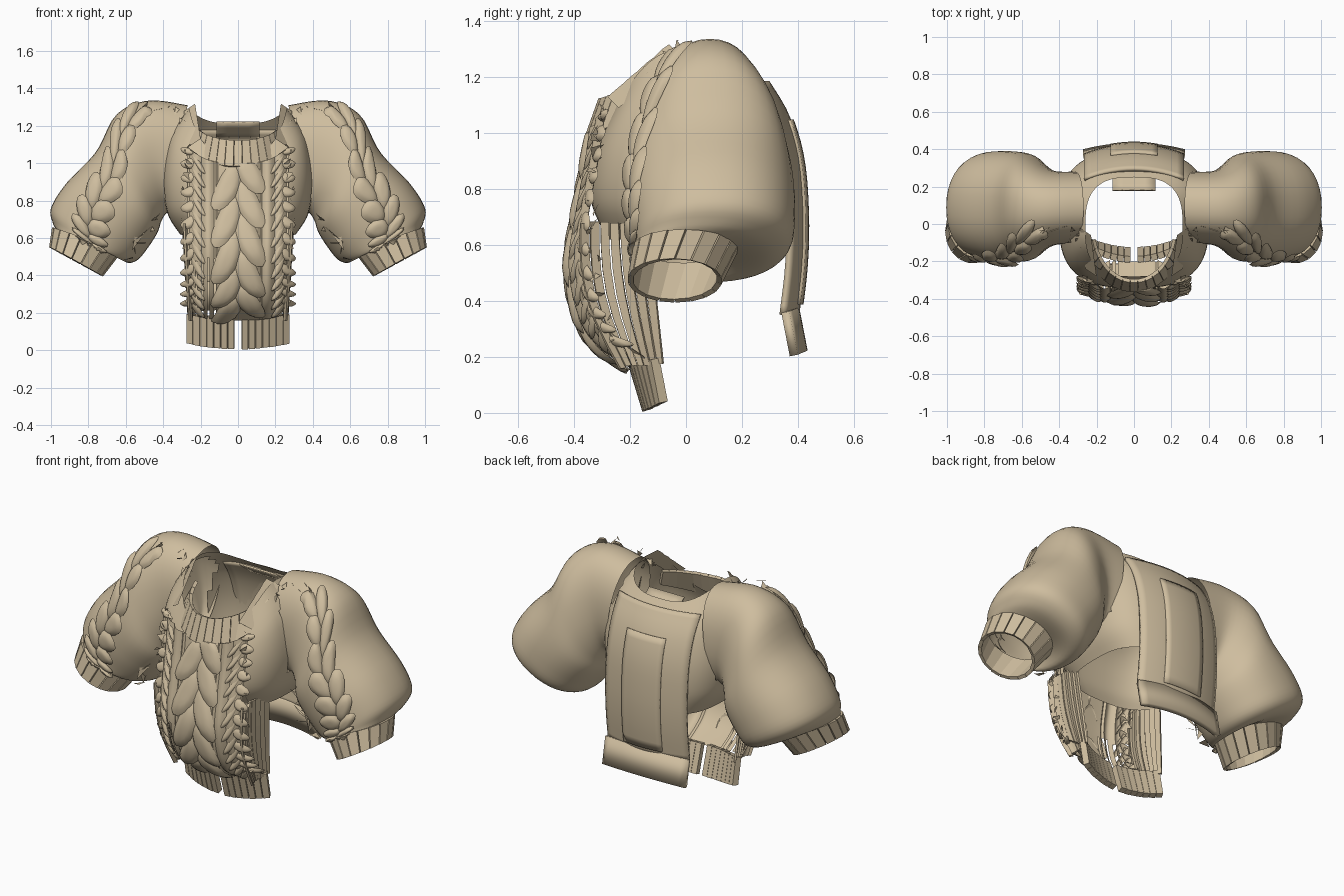
import bpy, bmesh, math, random
from math import sin, cos, pi
from mathutils import Vector

random.seed(4)
if "Cube" in bpy.data.objects:
    bpy.data.objects.remove(bpy.data.objects["Cube"])

WOOL = (.62, .51, .345, 1)
wool = bpy.data.materials.new("beige wool")
wool.use_nodes = True
wool.diffuse_color = WOOL
bsdf = next(n for n in wool.node_tree.nodes if n.type == 'BSDF_PRINCIPLED')
bsdf.inputs["Base Color"].default_value = WOOL
bsdf.inputs["Roughness"].default_value = .9
parts = []


def spline(rows, t):
    """Smooth interpolation through a list of equal-length tuples."""
    f = min(max(t, 0), 1) * (len(rows) - 1)
    i = min(int(f), len(rows) - 2)
    f -= i
    a, b, c, d = (rows[min(max(k, 0), len(rows) - 1)] for k in range(i - 1, i + 3))
    return [q + .5 * f * (r - p + f * (2 * p - 5 * q + 4 * r - s + f * (3 * (q - r) + s - p)))
            for p, q, r, s in zip(a, b, c, d)]


def power(x, e):
    return math.copysign(abs(x) ** e, x)


def finish(name, bm, thick=0, mirror=False, smooth=True):
    mesh = bpy.data.meshes.new(name)
    bmesh.ops.remove_doubles(bm, verts=bm.verts, dist=.0005)
    bmesh.ops.recalc_face_normals(bm, faces=bm.faces)
    bm.to_mesh(mesh)
    bm.free()
    mesh.materials.append(wool)
    ob = bpy.data.objects.new(name, mesh)
    bpy.context.collection.objects.link(ob)
    if thick:
        mod = ob.modifiers.new("thickness", 'SOLIDIFY')
        mod.thickness = thick
        mod.offset = 0
    if mirror:
        ob.modifiers.new("mirror", 'MIRROR')
    if smooth:
        parts.append(ob)


def add_sheet(bm, fn, nu, nv, keep=lambda p: True):
    g = [[bm.verts.new(fn(i / nu, j / nv)) for j in range(nv + 1)] for i in range(nu + 1)]
    for i in range(nu):
        for j in range(nv):
            quad = (g[i][j], g[i + 1][j], g[i + 1][j + 1], g[i][j + 1])
            if keep(sum((v.co for v in quad), Vector()) / 4):
                bm.faces.new(quad)
    bmesh.ops.delete(bm, geom=[v for v in bm.verts if not v.link_faces], context='VERTS')


def sheet(name, fn, nu, nv, keep=lambda p: True, **opts):
    bm = bmesh.new()
    add_sheet(bm, fn, nu, nv, keep)
    finish(name, bm, **opts)


def slats(name, fn, n, gap=.04, skip=(), rows=1, **opts):
    """Row of separate flat ribs laid along a surface."""
    bm = bmesh.new()
    for k in range(n):
        if k not in skip:
            lift = random.uniform(-.01, .01)
            add_sheet(bm, lambda u, v: fn((k + gap + u * (1 - 2 * gap)) / n, v + lift), 1, rows)
    finish(name, bm, smooth=False, **opts)


def braid(name, surf, n, length, half, height, slant, **opts):
    """Two columns of overlapping domed lobes slanting in to the middle."""
    bm = bmesh.new()
    step = length / n
    for k in range(n):
        for side in (-1, 1):
            mid = (k + .5 + .25 * side) * step

            def lobe(u, v):
                a = u * 2 * pi
                p, q = v * cos(a) * step * .85, v * sin(a) * half * .48
                # bow the lobe so that its tail curls under the next one
                q += side * .15 * half * (v * cos(a)) ** 2
                tilt = side * slant
                w = side * half * .45 + q * cos(tilt) - p * sin(tilt)
                s = (mid + p * cos(tilt) + q * sin(tilt)) / length
                o = surf(s, w)
                nrm = (surf(s + .01, w) - o).cross(surf(s, w + .01) - o).normalized()
                if nrm.y > 0:
                    nrm = -nrm
                return o + nrm * (height * (1 - v ** 4) + .005 - .012 * cos(a) * v)
            add_sheet(bm, lobe, 14, 4)
    finish(name, bm, **opts)


# puffed sleeves: outer x, z, inner x, z, depth centre, half depth
SLEEVE = [(.27, 1.31, .36, .74, .09, .19), (.48, 1.335, .385, .73, .085, .2),
          (.65, 1.26, .41, .69, .09, .25), (.76, 1.06, .43, .63, .09, .29),
          (.92, .89, .48, .55, .095, .295), (1.0, .76, .54, .48, .095, .28),
          (.99, .68, .6, .47, .06, .24), (.97, .64, .64, .52, 0, .18)]


def on_sleeve(t, a):
    tx, tz, bx, bz, c, h = spline(SLEEVE, t)
    k = power(cos(a), .9)
    return Vector(((tx + bx + (tx - bx) * k) / 2, c - h * power(sin(a), .9),
                   (tz + bz + (tz - bz) * k) / 2))


sheet("sleeves", lambda u, v: on_sleeve(v, u * 2 * pi), 40, 32, mirror=True)
braid("sleeve_braids",
      lambda s, w: on_sleeve(.17 + .76 * s, .45 + 1.25 * max(s, 0) ** .6 - w / .3),
      8, .75, .1, .02, .75, mirror=True)


# ribbed cuffs
def cuff(u, v):
    a = u * 2 * pi
    tx, tz, bx, bz, c, h = spline([(.985, .655, .63, .53, 0, .18), (1.0, .55, .73, .4, -.04, .16)], v)
    return Vector(((tx + bx + (tx - bx) * cos(a)) / 2, c - h * sin(a), (tz + bz + (tz - bz) * cos(a)) / 2))


slats("cuffs", cuff, 18, gap=.02, thick=.02, mirror=True)

# chest shell: half width, front y, back y, front z, side z, back z
TORSO = [(.31, -.28, .37, .62, .62, .60), (.38, -.335, .39, .74, .74, .74),
         (.40, -.34, .38, .86, .94, .92), (.36, -.32, .33, .95, 1.15, 1.1),
         (.26, -.28, .25, 1.03, 1.3, 1.21)]


def torso(u, v):
    a = u * 2 * pi
    w, yf, yb, zf, zs, zb = spline(TORSO, v)
    c = cos(a)
    z = zs + ((zf if c > 0 else zb) - zs) * abs(c) ** 1.5
    return Vector((w * power(sin(a), .7), (yf + yb) / 2 + (yf - yb) / 2 * power(c, .7), z))


sheet("chest_shell", torso, 64, 20,
      keep=lambda p: not (abs(p.x) > .29 and -.08 < p.y < .24 and p.z > .82))

# front panel with raised vertical ribs
FRONT = [(-.2, .16), (-.32, .24), (-.385, .35), (-.415, .52), (-.39, .7), (-.36, .86), (-.34, 1.0)]


def on_front(v, x):
    y, z = spline(FRONT, v)
    bend = (abs(x) / .27) ** 3
    return Vector((x, y + .06 * bend, z + .04 * bend * (1 - v) + .09 * bend * v))


def ribbed_front(u, v):
    x = (u - .5) * .54
    rib = .018 * abs(sin(abs(x) * pi / .065)) if abs(x) > .11 else 0
    return on_front(v, x) - Vector((0, rib, 0))


sheet("front_panel", ribbed_front, 50, 28,
      keep=lambda p: not (p.z < .48 and abs(p.x) > .09 and sin(p.x * 190) > .8))
braid("front_braid", lambda s, w: on_front(.06 + .92 * s, w), 5, .88, .12, .02, .4)
braid("edge_braids", lambda s, w: on_front(.08 + .92 * s, .235 + w), 12, .95, .04, .015, .6, mirror=True)


# loose knit strips down the sides of the front
def side_strip(u, v):
    top, low = -.38 + .25 * u, -.24 + .16 * u
    return Vector((.285 - .03 * v + .01 * sin(u * 40),
                   top + (low - top) * v - .05 * (1 - u) * sin(pi * v), .68 - (.52 - .02 * u) * v))


slats("side_strips", side_strip, 7, gap=.09, rows=6, thick=.012, mirror=True)


# front and back hems
def front_hem(u, v):
    x = (u - .5) * .54
    e = (x / .27) ** 2
    return Vector((x, -.19 + .08 * e + (.05 - .02 * e) * v, .175 + .02 * e - (.165 - .01 * e) * v))


def back_hem(u, v):
    x = (u - .5) * .54
    e = (x / .27) ** 2
    return Vector((x, .39 - .035 * e + .03 * v, .375 - .015 * e - .155 * v))


slats("front_hem", front_hem, 15, skip=(7,), thick=.035)
sheet("back_hem", back_hem, 14, 1, thick=.03)

# back panel and its raised centre
BACK = [(.395, .35), (.415, .52), (.42, .7), (.405, .9), (.36, 1.06), (.29, 1.18)]


def on_back(v, x, lift=0):
    y, z = spline(BACK, v)
    return Vector((x, y + lift - .05 * (x / .26) ** 2, z))


sheet("back_panel", lambda u, v: on_back(v, (u - .5) * .53), 14, 18, thick=.02)
sheet("back_centre", lambda u, v: on_back(.06 + .72 * v, (u - .5) * .25, .012), 8, 14, thick=.016)


# neckline: front collar, shoulder bands and back neck
def collar(u, v):
    a = (u - .5) * 2.7
    d = 1 - cos(a)
    return Vector(((.26 - .04 * v) * sin(a), -.05 + .03 * v - (.305 - .02 * v) * cos(a),
                   .98 + .14 * d + v * (.14 - .05 * d)))


slats("collar", collar, 15, gap=.01, thick=.02)
sheet("shoulder_bands", lambda u, v: Vector((.2 + .03 * v + .06 * u, -.28 + .22 * v + .04 * u,
      1.13 + .19 * v - .04 * u + .02 * sin(v * 25))), 2, 8, mirror=True)
sheet("back_neck", lambda u, v: Vector(((u - .5) * .23, .28 - .1 * v, 1.14 + .08 * v)), 4, 3, thick=.01)


# torn flaps at the sleeve seams, underarm edges and shoulders
def flaps(name, path, n, size):
    bm = bmesh.new()
    for k in range(n):
        p = Vector(spline(path, k / (n - 1)))
        corners = [p + Vector([random.uniform(-size, size) for _ in range(3)]) for _ in range(3)]
        bm.faces.new([bm.verts.new(c) for c in corners])
    finish(name, bm, smooth=False, mirror=True)


flaps("underarm_tears", [(.45, -.08, .72), (.52, -.11, .62), (.6, -.1, .51)], 10, .05)
flaps("shoulder_tears", [(.26, -.15, 1.2), (.33, -.05, 1.28), (.5, -.02, 1.31)], 10, .035)
flaps("panel_tears", [(.26, -.3, 1.1), (.28, -.34, .7), (.26, -.28, .25)], 22, .03)

# smooth shading with crisp edges
bpy.ops.object.select_all(action='DESELECT')
for ob in parts:
    ob.select_set(True)
bpy.context.view_layer.objects.active = parts[0]
bpy.ops.object.shade_smooth_by_angle(angle=math.radians(40))
